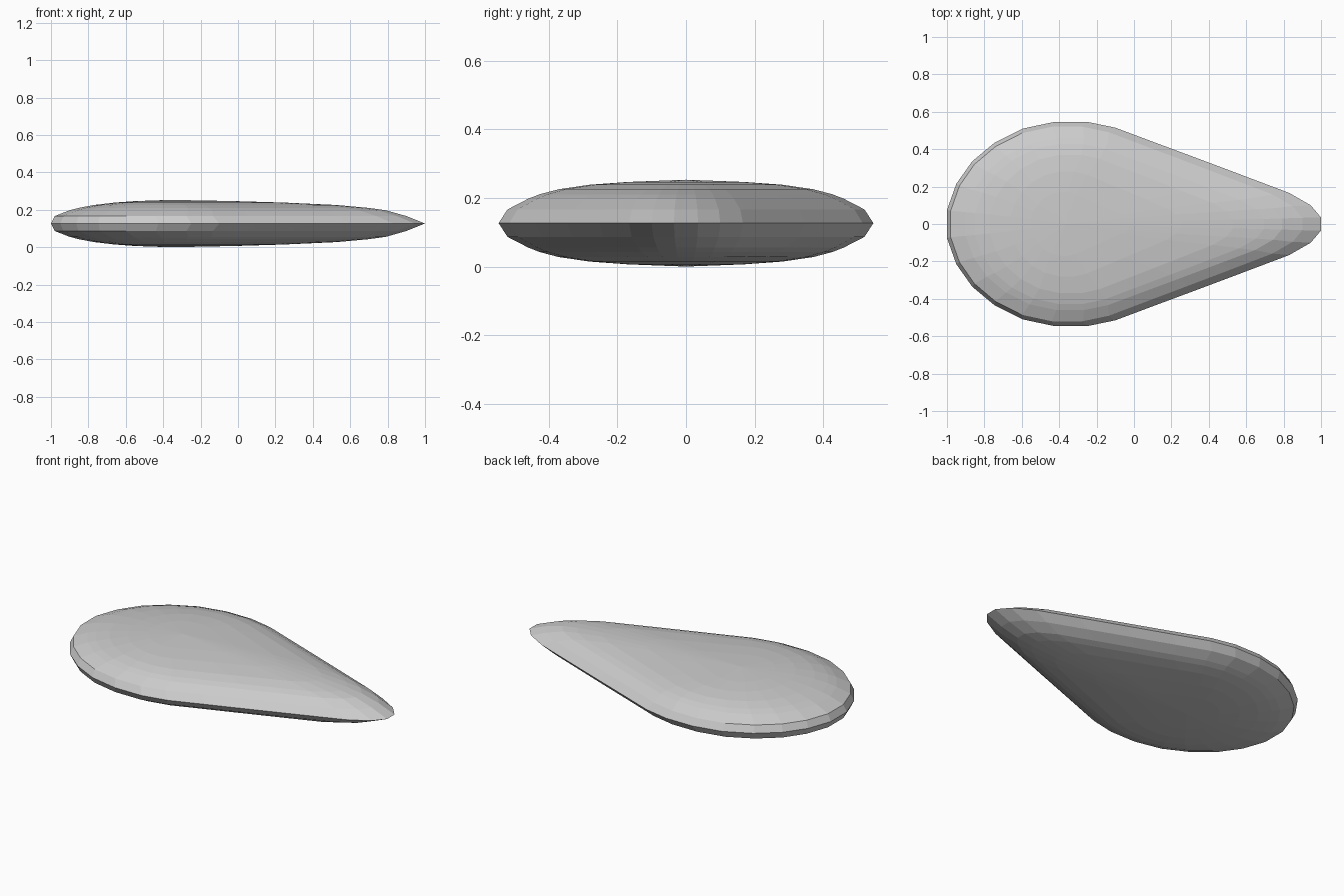
import bpy, bmesh

if "Cube" in bpy.data.objects:
    bpy.data.objects.remove(bpy.data.objects["Cube"])

# Half outline of the teardrop rim (x, y), from blunt end to narrow end
HALF = [(-1, .075), (-.95, .215), (-.865, .335), (-.745, .435), (-.595, .51),
        (-.425, .546), (-.25, .546), (-.1, .515), (.1, .44), (.35, .347),
        (.6, .253), (.83, .166), (.945, .1), (1, .035)]
OUTLINE = HALF + [(x, -y) for x, y in reversed(HALF)]

# Rings stepping inwards: height above the rim, min x, max x, half width
RINGS = [(.040, -.98, .90, .52), (.071, -.90, .79, .46), (.084, -.85, .695, .427),
         (.099, -.77, .53, .37), (.112, -.66, .25, .28), (.120, -.55, -.02, .17),
         (.1235, -.45, -.2, .08)]
MID = .1265

bm = bmesh.new()


def ring(z, x0, x1, w):
    return [bm.verts.new((x0 + (x + 1) / 2 * (x1 - x0), y / .546 * w, z))
            for x, y in OUTLINE]


rim = ring(MID, -1, 1, .546)
n = len(rim)

# Upper and lower domes share the rim
for side in (1, -1):
    outer = rim
    for h, x0, x1, w in RINGS:
        inner = ring(MID + side * h, x0, x1, w)
        for i in range(n):
            j = (i + 1) % n
            bm.faces.new((outer[i], outer[j], inner[j], inner[i]))
        outer = inner
    centre = bm.verts.new((-.36, 0, MID + side * .1265))
    for i in range(n):
        bm.faces.new((outer[i], outer[(i + 1) % n], centre))

bmesh.ops.recalc_face_normals(bm, faces=bm.faces)
mesh = bpy.data.meshes.new("teardrop_body")
bm.to_mesh(mesh)
bm.free()
bpy.context.collection.objects.link(bpy.data.objects.new("teardrop_body", mesh))
